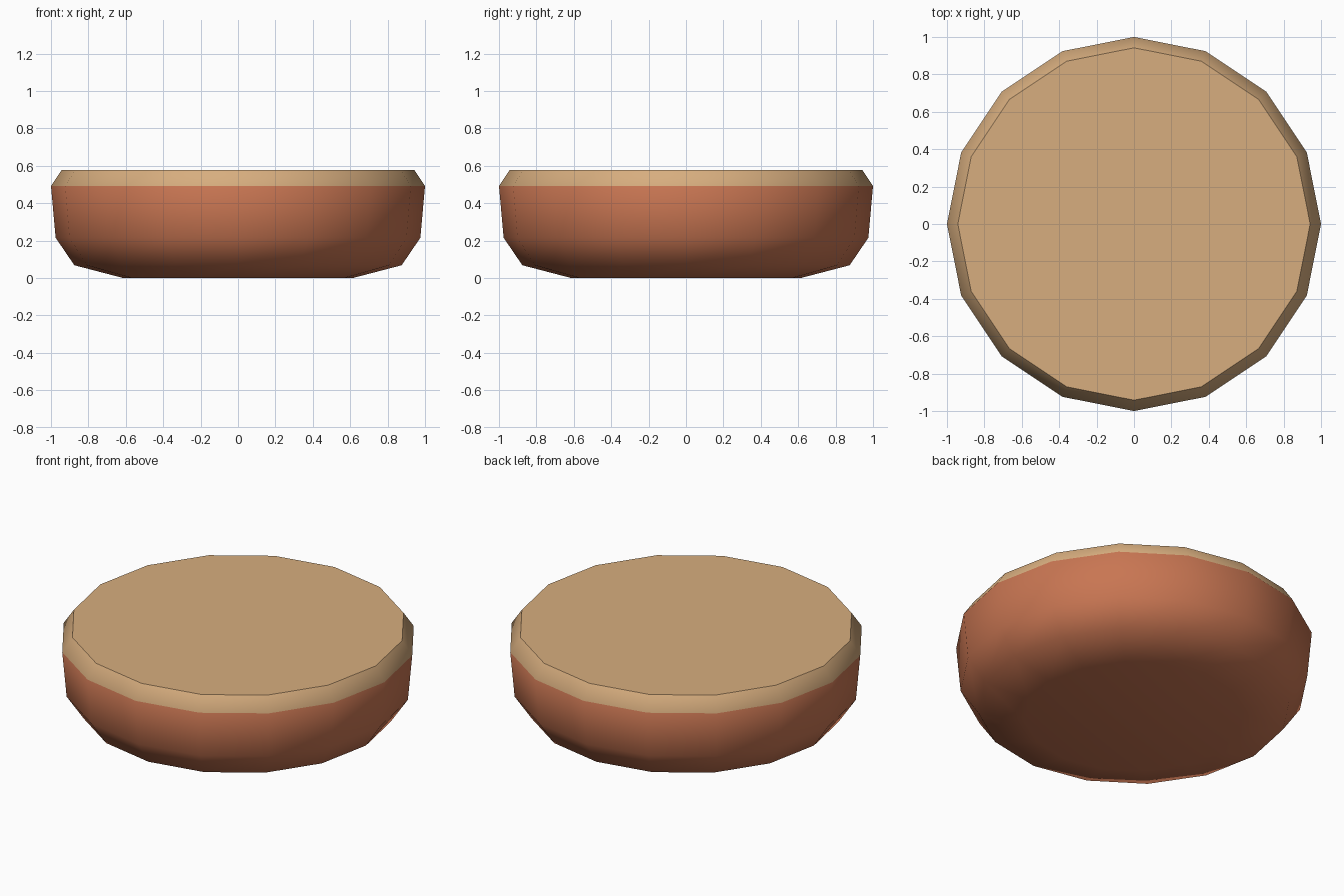
import bpy, bmesh, math

if "Cube" in bpy.data.objects:
    bpy.data.objects.remove(bpy.data.objects["Cube"])

SIDES = 16
# (radius, height) from the underside to the top edge
PROFILE = [(0.615, 0.0), (0.875, 0.068), (0.975, 0.215), (1.0, 0.492), (0.942, 0.578)]


def material(name, rgb):
    m = bpy.data.materials.new(name)
    m.diffuse_color = (*rgb, 1.0)
    m.use_nodes = True
    m.node_tree.nodes["Principled BSDF"].inputs["Base Color"].default_value = m.diffuse_color
    return m


terracotta = material("terracotta", (0.58, 0.18, 0.085))
tan = material("tan", (0.68, 0.42, 0.21))

bm = bmesh.new()
rings = []
for r, z in PROFILE:
    rings.append([bm.verts.new((r * math.cos(2 * math.pi * i / SIDES),
                                r * math.sin(2 * math.pi * i / SIDES), z))
                  for i in range(SIDES)])

# Side bands
for low, high in zip(rings, rings[1:]):
    for i in range(SIDES):
        j = (i + 1) % SIDES
        bm.faces.new((low[i], low[j], high[j], high[i]))

# Underside and flat top
bm.faces.new(rings[0][::-1])
top = bm.faces.new(rings[-1])

# Smooth body, crisp edge around the top; tan above the rim height
for f in bm.faces:
    f.smooth = True
    f.material_index = 1 if f.calc_center_median().z > 0.5 else 0
for e in top.edges:
    e.smooth = False

mesh = bpy.data.meshes.new("round_body")
bm.to_mesh(mesh)
bm.free()
mesh.materials.append(terracotta)
mesh.materials.append(tan)
bpy.context.collection.objects.link(bpy.data.objects.new("round_body", mesh))
